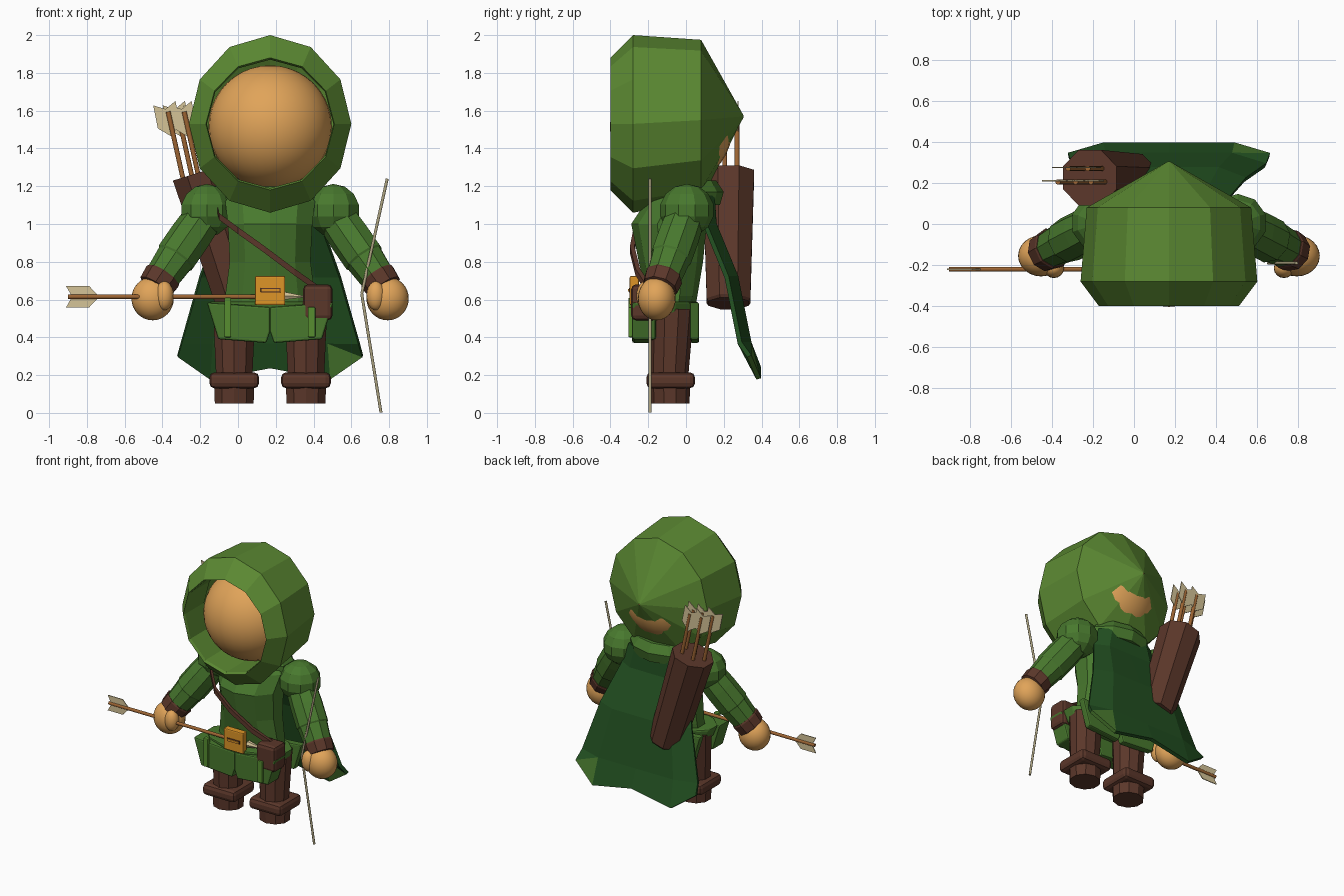
import bpy, bmesh, math
from mathutils import Vector

if "Cube" in bpy.data.objects:
    bpy.data.objects.remove(bpy.data.objects["Cube"])

CX = 0.17  # the figure's own centre line


def material(name, rgb):
    m = bpy.data.materials.new(name)
    m.diffuse_color = (*rgb, 1)
    m.use_nodes = True
    m.node_tree.nodes["Principled BSDF"].inputs["Base Color"].default_value = m.diffuse_color
    return m


HOOD = material("leaf green", (0.105, 0.25, 0.032))
TUNIC = material("tunic green", (0.065, 0.19, 0.027))
TRIM = material("light green", (0.095, 0.27, 0.03))
CAPE = material("dark green", (0.016, 0.08, 0.015))
LEATHER = material("brown leather", (0.105, 0.038, 0.023))
SKIN = material("skin", (0.75, 0.37, 0.1))
WOOD = material("arrow wood", (0.34, 0.13, 0.033))
FEATHER = material("pale feather", (0.66, 0.55, 0.31))
BRASS = material("brass", (0.73, 0.3, 0.02))
BOW = material("bow grey", (0.42, 0.37, 0.22))


def mesh(name, verts, faces, *mats):
    me = bpy.data.meshes.new(name)
    me.from_pydata([tuple(v) for v in verts], [], faces)
    bm = bmesh.new()
    bm.from_mesh(me)
    bmesh.ops.recalc_face_normals(bm, faces=bm.faces)
    bm.to_mesh(me)
    bm.free()
    for m in mats:
        me.materials.append(m)
    ob = bpy.data.objects.new(name, me)
    bpy.context.collection.objects.link(ob)
    return ob


def loft(name, rings, mat, caps=True):
    n = len(rings[0])
    verts = [p for r in rings for p in r]
    faces = [(k * n + i, k * n + (i + 1) % n, (k + 1) * n + (i + 1) % n, (k + 1) * n + i)
             for k in range(len(rings) - 1) for i in range(n)]
    if caps:
        faces += [tuple(range(n)), tuple(range(len(verts) - n, len(verts)))]
    return mesh(name, verts, faces, mat)


def column(name, rows, mat, n=10, cx=CX):
    """Upright loft from rows of z, rx, cy, ry."""
    rings = [[(cx + rx * math.cos(2 * math.pi * (i + .5) / n),
               cy + ry * math.sin(2 * math.pi * (i + .5) / n), z) for i in range(n)]
             for z, rx, cy, ry in rows]
    return loft(name, rings, mat)


def tube(name, a, b, stations, mat, n=8):
    """Round loft from a to b; stations are (fraction, radius)."""
    a, b = Vector(a), Vector(b)
    d = (b - a).normalized()
    u = d.cross(Vector((0, 1, 0.01))).normalized()
    v = d.cross(u)
    rings = [[a.lerp(b, t) + r * (u * math.cos(2 * math.pi * (i + .5) / n) +
              v * math.sin(2 * math.pi * (i + .5) / n)) for i in range(n)]
             for t, r in stations]
    return loft(name, rings, mat)


def rod(name, a, b, r, mat):
    """Thin smooth stick."""
    ob = tube(name, a, b, [(0, r), (1, r)], mat, 12)
    for p in ob.data.polygons:
        p.use_smooth = len(p.vertices) == 4
    return ob


def ball(name, loc, size, mat, seg=24, rings=16, smooth=True):
    me = bpy.data.meshes.new(name)
    bm = bmesh.new()
    bmesh.ops.create_uvsphere(bm, u_segments=seg, v_segments=rings, radius=1)
    for v in bm.verts:
        v.co = Vector([c * s for c, s in zip(v.co, size)]) + Vector(loc)
    for f in bm.faces:
        f.smooth = smooth
    bm.to_mesh(me)
    bm.free()
    me.materials.append(mat)
    ob = bpy.data.objects.new(name, me)
    bpy.context.collection.objects.link(ob)
    return ob


def bevel(ob, w):
    b = ob.modifiers.new("bevel", "BEVEL")
    b.width, b.segments = w, 2
    return ob


def prism(name, outline, y0, y1, mat):
    """Extrude an x, z outline between two depths."""
    return loft(name, [[(x, y, z) for x, z in outline] for y in (y0, y1)], mat)


def box(name, x0, x1, y0, y1, z0, z1, mat, w=0.015):
    return bevel(prism(name, [(x0, z0), (x1, z0), (x1, z1), (x0, z1)], y0, y1, mat), w)


# Hood: twelve-sided shell, rolled inward at the face, pointed at the back
hood_rows = [(-0.16, .335, .34, 1.53), (-0.38, .335, .34, 1.53), (-0.40, .34, .35, 1.53),
             (-0.28, .43, .47, 1.53), (0.08, .40, .425, 1.55), (0.305, .004, .004, 1.57)]
rings = [[(CX + rx * math.sin(math.pi * i / 6), y, cz + rz * math.cos(math.pi * i / 6))
          for i in range(12)] for y, rx, rz, cz in hood_rows]
loft("hood", rings, HOOD, caps=False)
ball("head", (CX, -0.078, 1.515), (.327, .325, .325), SKIN, 32, 20)

# Tunic, collar and hips
column("tunic", [(.5, .26, -.09, .13), (.62, .25, -.075, .135), (.8, .225, -.08, .17),
                 (1.0, .235, -.09, .2), (1.12, .25, -.03, .18), (1.2, .17, 0, .13)], TUNIC)
column("collar", [(1.1, .25, .0, .18), (1.17, .25, .01, .19), (1.23, .2, .02, .14)], TUNIC)
bevel(column("hip_band", [(.5, .30, -.1, .17), (.59, .335, -.11, .18)], TUNIC, 12), .012)

for s, side in ((-1, "left"), (1, "right")):
    def X(d):
        return CX + s * d
    # Skirt panels with a notch at the middle
    outline = [(X(.335), .585), (X(.275), .39), (X(.02), .37), (X(.0), .43), (X(.0), .56)]
    bevel(prism("skirt_front_" + side, outline, -.285, -.16, TUNIC), .01)
    bevel(prism("skirt_back_" + side, outline, .02, .07, TUNIC), .01)
    # Legs, boot cuffs and feet
    lx = X(.19)
    column("leg_" + side, [(.17, .1, -.09, .1), (.55, .118, -.075, .118)], LEATHER, 10, lx)
    box("boot_cuff_" + side, lx - .132, lx + .132, -.21, .048, .13, .215, LEATHER, .028)
    column("foot_" + side, [(.05, .108, -.085, .103), (.15, .112, -.085, .108)], LEATHER, 10, lx)
    # Shoulders, sleeves, wrist cuffs and hands
    ball("shoulder_" + side, (X(.335), .005, 1.072), (.145, .145, .14), TUNIC, 10, 7, False)
    a, b = (X(.34), .0, 1.05), (X(.61), -.14, .66)
    tube("sleeve_" + side, a, b, [(0, .105), (.3, .112), (.58, .112), (.6, .105),
                                  (.86, .094)], TUNIC, 9)
    tube("wrist_cuff_" + side, a, b, [(.83, .098), (.85, .103), (.99, .096), (1, .08)],
         LEATHER, 9)
    ball("hand_" + side, (X(.622), -.155, .605), (.112, .1, .115), SKIN)
    ball("thumb_" + side, (X(.56), -.215, .62), (.05, .048, .077), SKIN, 16, 10)

# Light trim tabs on the skirt
box("trim_tab_left", -.072, -.036, -.305, -.27, .4, .61, TRIM, .006)
box("trim_tab_right", .37, .41, -.305, -.27, .4, .56, TRIM, .006)

# Buckle with slot and pin
box("buckle", .09, .25, -.298, -.25, .57, .725, BRASS, .008)
box("buckle_slot", .12, .225, -.303, -.295, .638, .662, LEATHER, .002)
box("buckle_pin", .124, .221, -.308, -.297, .643, .657, BRASS, .002)

# Pouch and the strap running to it, over the shoulder and down the back
box("pouch", .345, .5, -.29, -.15, .49, .68, LEATHER, .025)
path = [(.42, -.2, .66), (.3, -.255, .745), (.14, -.285, .865), (0, -.265, .965),
        (-.1, -.17, 1.04), (-.12, .0, 1.12), (-.1, .18, 1.05)]
loft("strap", [[(x, y - .012, z - .018), (x, y - .012, z + .018), (x, y + .012, z + .018),
                (x, y + .012, z - .018)] for x, y, z in path], LEATHER)

# Cape: flared sheet, pale triangle at one lower corner
cols = [-1, -.65, 0, .65, 1]
rows = [(1.15, .22, .14), (1.0, .27, .15), (.72, .37, .265), (.37, .47, .335), (0, .49, .385)]
hem = [.3, .18, .24, .18, .3]
verts = [(CX + c * hw, y - (.05 if abs(c) == 1 else 0), z or hem[j])
         for z, hw, y in rows for j, c in enumerate(cols)]
faces = [(r * 5 + j, r * 5 + j + 1, r * 5 + j + 6, r * 5 + j + 5)
         for r in range(4) for j in range(4)][:-1] + [(18, 19, 24), (18, 24, 23)]
cape = mesh("cape", verts, faces, CAPE, TUNIC)
cape.data.polygons[len(faces) - 1].material_index = 1
sol = cape.modifiers.new("thickness", "SOLIDIFY")
sol.thickness, sol.offset = .025, 0

# Quiver
tube("quiver", (0, .225, .58), (-.215, .225, 1.27), [(0, .115), (.02, .125), (1, .147)],
     LEATHER, 8)


def feather(name, tip, d, length, half, y):
    """Flat notched fletching whose tail points along d in the x-z plane."""
    d = Vector((d[0], d[1])).normalized()
    n = Vector((-d.y, d.x))
    o = Vector(tip)
    pts = [(0, 0), (.3, 1), (1, 1), (.82, 0), (1, -1), (.3, -1)]
    prism(name, [tuple(o + d * (length * t) + n * (half * w)) for t, w in pts],
          y - .003, y + .003, FEATHER)


# Arrows in the quiver
for i, (x, y) in enumerate([(-.37, .205), (-.285, .205), (-.21, .205), (-.32, .27),
                            (-.225, .27)]):
    z = 1.595
    rod("quiver_arrow_%d" % i, (x + .1, y, z - .45), (x, y, z), .013, WOOD)
    feather("quiver_feather_%d" % i, (x + .015, z - .13), (-.2, 1), .178, .06, y + .005)

# Held arrow with its head
rod("held_arrow", (-.9, -.22, .615), (.27, -.22, .615), .012, WOOD)
feather("held_feather", (-.735, .615), (-1, 0), .175, .056, -.22)
tube("arrow_head", (.24, -.225, .62), (.36, -.225, .615), [(0, .025), (1, .002)], FEATHER, 6)

# Thin bow in the other hand
grip = (.655, -.19, .63)
rod("bow_upper", grip, (.79, -.19, 1.24), .008, BOW)
rod("bow_lower", grip, (.757, -.19, .002), .008, BOW)
